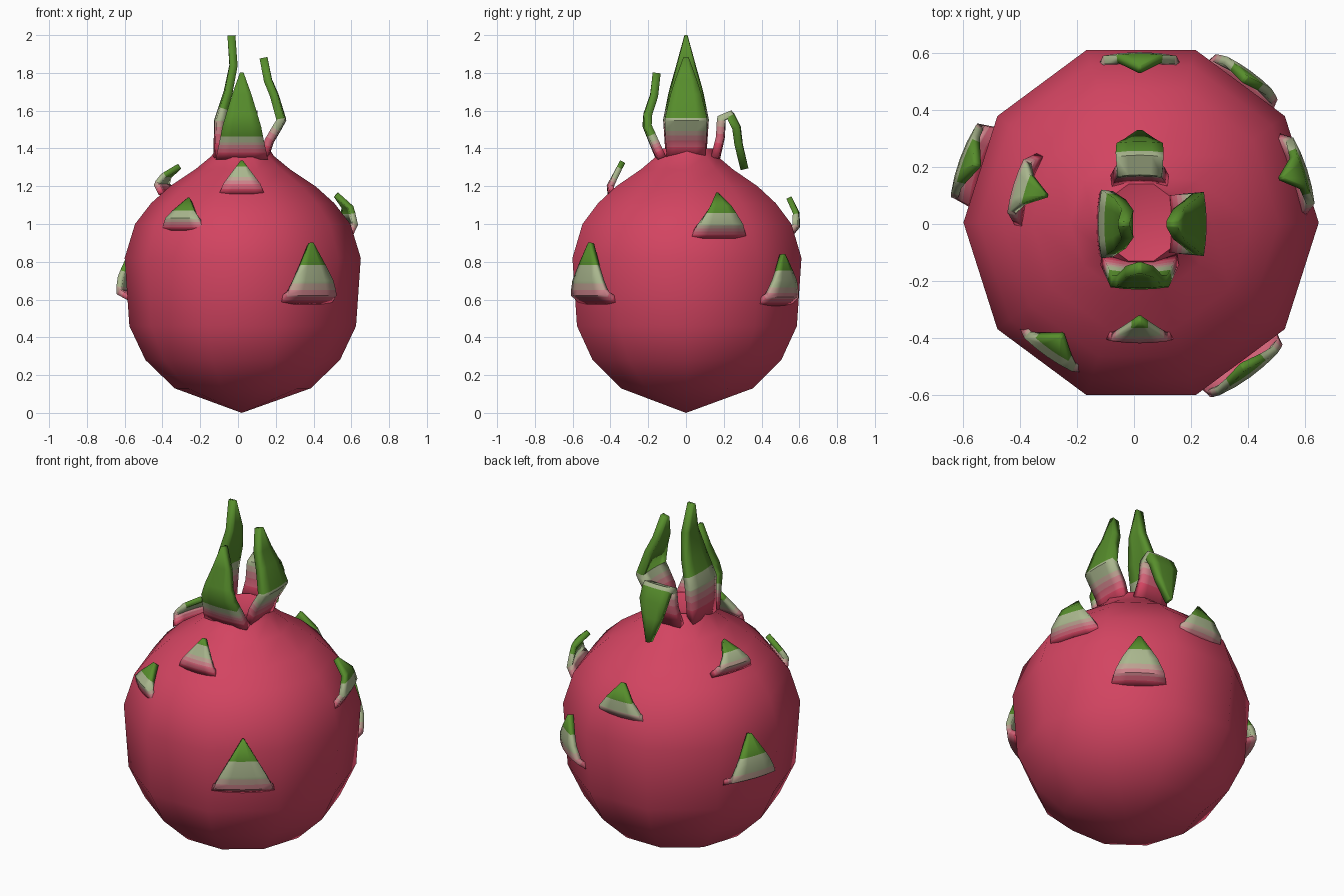
import bpy, bmesh, math
from mathutils import Vector

if "Cube" in bpy.data.objects:
    bpy.data.objects.remove(bpy.data.objects["Cube"])


def material(name, rgb):
    m = bpy.data.materials.new(name)
    m.diffuse_color = (*rgb, 1)
    m.use_nodes = True
    m.node_tree.nodes["Principled BSDF"].inputs["Base Color"].default_value = m.diffuse_color
    return m


# Colours from root to tip of every leaf; the body uses the first
MATS = [material("dragon pink", (0.65, 0.058, 0.12)),
        material("rose", (0.63, 0.12, 0.18)),
        material("light pink", (0.60, 0.22, 0.25)),
        material("blush", (0.52, 0.36, 0.29)),
        material("pale green", (0.40, 0.47, 0.27)),
        material("leaf green", (0.095, 0.27, 0.025))]
# Band ends, as fractions of the green start
CROWN_BANDS = (0.30, 0.48, 0.62, 0.74, 1.0)
SCALE_BANDS = (0.18, 0.31, 0.44, 0.58, 1.0)


def finish(bm, name, angle):
    bmesh.ops.recalc_face_normals(bm, faces=bm.faces)
    me = bpy.data.meshes.new(name)
    bm.to_mesh(me)
    bm.free()
    ob = bpy.data.objects.new(name, me)
    bpy.context.collection.objects.link(ob)
    for o in bpy.context.selected_objects:
        o.select_set(False)
    ob.select_set(True)
    bpy.context.view_layer.objects.active = ob
    bpy.ops.object.shade_smooth_by_angle(angle=math.radians(angle))
    return ob


# Fruit body: ten-sided turned profile (radius, height)
def make_body():
    prof = [(0.36, 0.13), (0.515, 0.28), (0.60, 0.46), (0.625, 0.82), (0.57, 1.00),
            (0.485, 1.11), (0.385, 1.20), (0.25, 1.29), (0.165, 1.36), (0.14, 1.40)]
    bm = bmesh.new()
    rings = []
    for r, z in prof:
        rings.append([bm.verts.new((0.025 + r * math.cos(i * math.tau / 10),
                                    0.005 + 1.02 * r * math.sin(i * math.tau / 10), z))
                      for i in range(10)])
    bottom = bm.verts.new((0.02, 0, 0))
    top = bm.verts.new((0.02, 0, 1.36))
    for i in range(10):
        j = (i + 1) % 10
        bm.faces.new((bottom, rings[0][j], rings[0][i]))
        bm.faces.new((top, rings[-1][i], rings[-1][j]))
        for a, b in zip(rings, rings[1:]):
            bm.faces.new((a[i], a[j], b[j], b[i]))
    finish(bm, "fruit_body", 50).data.materials.append(MATS[0])


# Leaf: sheet lofted along a path of (outward, height, half width), banded by length
def make_leaf(name, az, path, green, thick=0.042, bands=CROWN_BANDS, bow=0.8):
    a = math.radians(az)
    out = Vector((math.cos(a), math.sin(a), 0))
    side = Vector((-math.sin(a), math.cos(a), 0))
    dist = [0]
    for p, q in zip(path, path[1:]):
        dist.append(dist[-1] + math.dist(p[:2], q[:2]))
    dist = [d / dist[-1] for d in dist]
    # rows sit on the path corners and on the colour borders
    cuts = [green * b for b in bands]
    ts = sorted(set(dist + cuts))
    bm = bmesh.new()
    rows = []
    for t in ts:
        k = max(i for i in range(len(dist) - 1) if dist[i] <= t)
        f = (t - dist[k]) / (dist[k + 1] - dist[k])
        u, z, w = (p + (q - p) * f for p, q in zip(path[k], path[k + 1]))
        row = []
        for s in (-1, -0.5, 0, 0.5, 1):
            co = Vector((0.02, 0, z)) + out * (u - bow * (s * w) ** 2) + side * (s * w)
            row.append(bm.verts.new(co))
        rows.append(row)
    for n in range(len(rows) - 1):
        mid = (ts[n] + ts[n + 1]) / 2
        for c in range(4):
            f = bm.faces.new((rows[n][c], rows[n][c + 1], rows[n + 1][c + 1], rows[n + 1][c]))
            f.material_index = sum(mid > b for b in cuts)
    ob = finish(bm, name, 45)
    for m in MATS:
        ob.data.materials.append(m)
    mod = ob.modifiers.new("thickness", "SOLIDIFY")
    mod.thickness = thick
    mod.offset = 0


# Scale: short triangular leaf lying on the skin
def make_scale(name, az, path, half, green):
    z0, z1 = path[0][1], path[-1][1]
    full = [(u, z, half * (1 - 0.96 * ((z - z0) / (z1 - z0)) ** 1.25)) for u, z in path]
    make_leaf(name, az, full, green, 0.03, SCALE_BANDS)


make_body()

# Crown of four long leaves
make_leaf("crown_leaf_left", 180, [(0.13, 1.35, 0.105), (0.125, 1.55, 0.118), (0.075, 1.70, 0.088),
          (0.045, 1.84, 0.05), (0.055, 1.998, 0.008)], 0.40)
make_leaf("crown_leaf_right", 0, [(0.12, 1.35, 0.10), (0.15, 1.44, 0.105), (0.215, 1.55, 0.11),
          (0.175, 1.68, 0.08), (0.14, 1.76, 0.055), (0.115, 1.88, 0.012)], 0.40)
make_leaf("crown_leaf_front", -90, [(0.14, 1.35, 0.135), (0.21, 1.52, 0.10), (0.205, 1.58, 0.08),
          (0.17, 1.68, 0.05), (0.155, 1.80, 0.008)], 0.28)
make_leaf("crown_leaf_back", 90, [(0.16, 1.35, 0.10), (0.185, 1.46, 0.085), (0.19, 1.56, 0.08),
          (0.235, 1.58, 0.083), (0.27, 1.51, 0.08), (0.28, 1.42, 0.055), (0.31, 1.29, 0.008)], 0.48)

# Scales around the skin: name, azimuth, path, half width, green start
SCALES = [
    ("front_high", -90, [(0.40, 1.16), (0.405, 1.20), (0.335, 1.33)], 0.12, 0.80),
    ("front_left", -125, [(0.54, 0.97), (0.555, 1.03), (0.48, 1.13)], 0.14, 0.55),
    ("front_right_big", -54, [(0.58, 0.585), (0.645, 0.63), (0.65, 0.70), (0.62, 0.90)], 0.17, 0.66),
    ("left_low", 160, [(0.58, 0.60), (0.66, 0.64), (0.655, 0.72), (0.61, 0.87)], 0.15, 0.62),
    ("left_high", 163, [(0.42, 1.16), (0.45, 1.21), (0.42, 1.255), (0.345, 1.305)], 0.13, 0.60),
    ("right_high", 18, [(0.565, 0.93), (0.605, 1.00), (0.59, 1.09), (0.525, 1.155)], 0.155, 0.52),
    ("back_right_low", 54, [(0.58, 0.575), (0.64, 0.62), (0.65, 0.70), (0.63, 0.84)], 0.15, 0.70),
    ("back_high", 90, [(0.54, 0.93), (0.59, 0.99), (0.585, 1.06), (0.545, 1.14)], 0.16, 0.60),
]
for name, az, path, half, green in SCALES:
    make_scale("scale_" + name, az, path, half, green)
